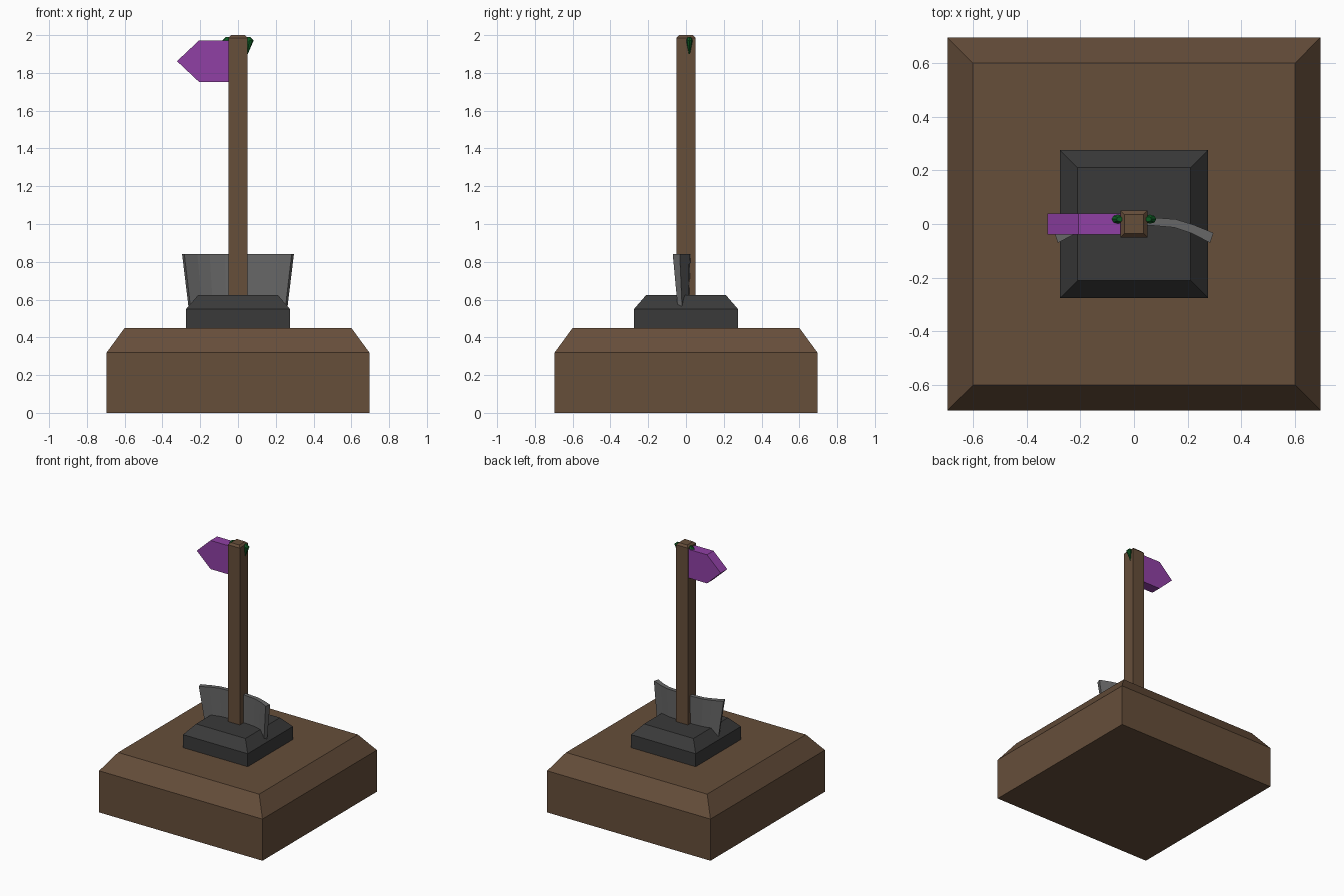
import bpy, bmesh, math

if "Cube" in bpy.data.objects:
    bpy.data.objects.remove(bpy.data.objects["Cube"])


def srgb(*c):
    return [((v / 255 + 0.055) / 1.055) ** 2.4 for v in c] + [1]


def material(name, *c):
    m = bpy.data.materials.new(name)
    m.diffuse_color = srgb(*c)
    m.use_nodes = True
    m.node_tree.nodes["Principled BSDF"].inputs["Base Color"].default_value = m.diffuse_color
    return m


BROWN = material("brown wood", 102, 78, 58)
DARK = material("dark stone", 58, 58, 58)
GREY = material("grey metal", 103, 103, 103)
PURPLE = material("purple paint", 144, 64, 165)
GREEN = material("green", 14, 92, 36)


def loft(name, rings, mat):
    """Join equal-length rings of points with quads and cap both ends."""
    bm = bmesh.new()
    vs = [[bm.verts.new(p) for p in r] for r in rings]
    n = len(vs[0])
    for a, b in zip(vs, vs[1:]):
        for i in range(n):
            j = (i + 1) % n
            bm.faces.new((a[i], a[j], b[j], b[i]))
    bm.faces.new(vs[0][::-1])
    bm.faces.new(vs[-1])
    bmesh.ops.recalc_face_normals(bm, faces=bm.faces)
    me = bpy.data.meshes.new(name)
    bm.to_mesh(me)
    bm.free()
    me.materials.append(mat)
    ob = bpy.data.objects.new(name, me)
    bpy.context.collection.objects.link(ob)
    return ob


def square(h, z):
    return [(-h, -h, z), (h, -h, z), (h, h, z), (-h, h, z)]


# Stacked square blocks, each with a bevelled top
loft("base", [square(0.695, 0), square(0.695, 0.32), square(0.6, 0.45)], BROWN)
loft("plinth", [square(0.275, 0.44), square(0.275, 0.55), square(0.21, 0.625)], DARK)
loft("post", [square(0.05, 0.6), square(0.05, 1.985), square(0.036, 2.0)], BROWN)

# Pointed sign plate on the left of the post
arrow = [(-0.04, 1.752), (-0.04, 1.972), (-0.206, 1.972), (-0.323, 1.862), (-0.206, 1.752)]
loft("sign", [[(x, y, z) for x, z in arrow] for y in (-0.04, 0.04)], PURPLE)

# Curved plate behind the post, tapering downwards into the plinth
back = [(0.07, 0.024), (0.155, 0.018), (0.22, -0.002), (0.296, -0.033)]
front = [(0.284, -0.07), (0.215, -0.035), (0.15, -0.013), (0.07, -0.006)]
half = back + front
outline = ([(-x, y) for x, y in reversed(back)] + back + front
           + [(-x, y) for x, y in reversed(front)])
loft("curved_plate", [[(x * s, y * t, z) for x, y in outline]
                      for z, s, t in ((0.5, 0.86, 0.55), (0.84, 1, 1))], GREY)

# Small green fangs on both sides of the post top
for side, name in ((-1, "left_fang"), (1, "right_fang")):
    rings = []
    for cx, z, rx, ry in ((0.049, 1.9, 0.003, 0.003), (0.06, 1.972, 0.023, 0.017),
                          (0.053, 1.99, 0.012, 0.009)):
        rings.append([(side * (cx + rx * math.cos(k * math.pi / 4)),
                       0.018 + ry * math.sin(k * math.pi / 4), z) for k in range(8)])
    loft(name, rings, GREEN)
